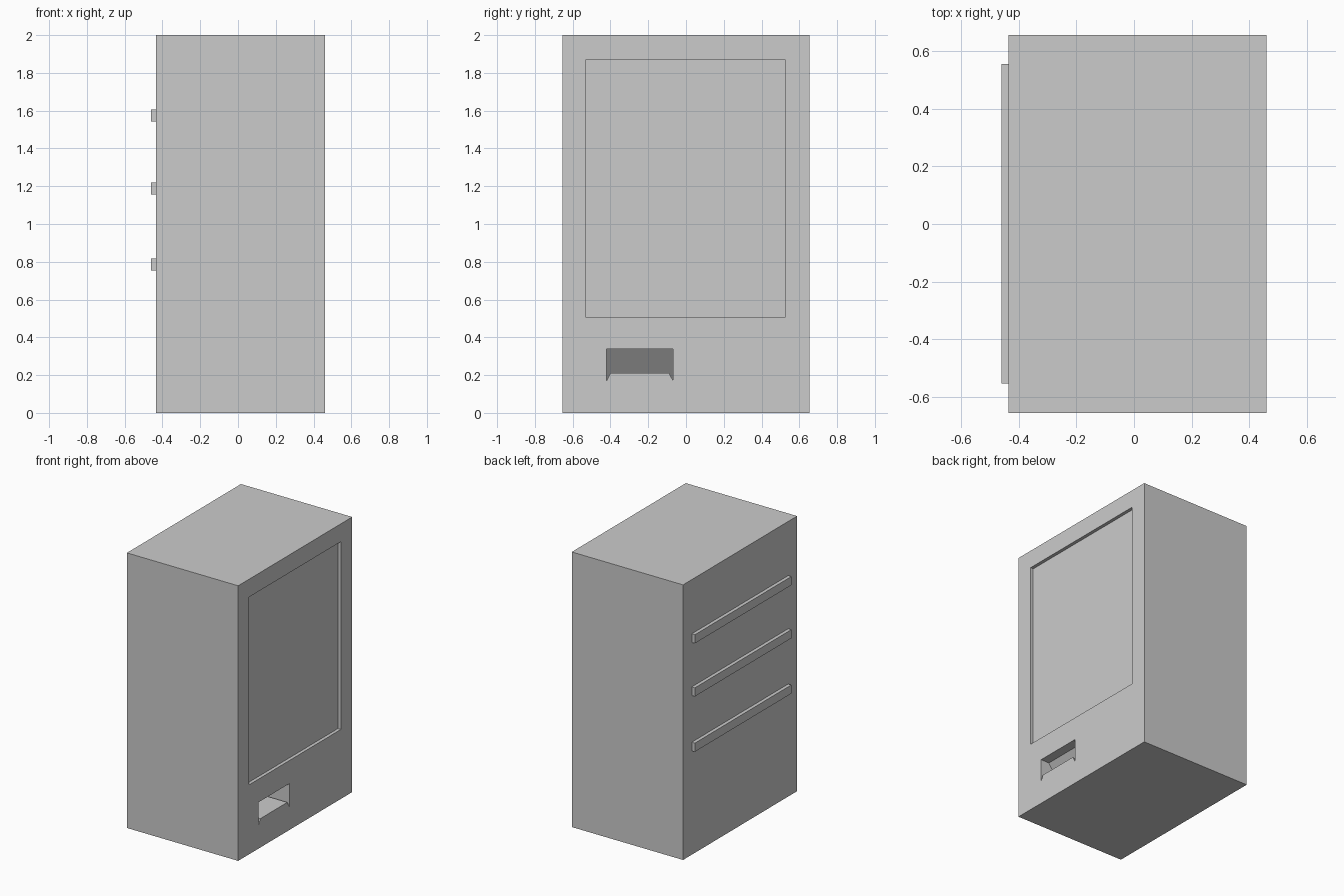
import bpy
import bmesh

if "Cube" in bpy.data.objects:
    bpy.data.objects.remove(bpy.data.objects["Cube"])


def make_object(name, verts, faces, material=None):
    mesh = bpy.data.meshes.new(name)
    mesh.from_pydata(verts, [], faces)
    bm = bmesh.new()
    bm.from_mesh(mesh)
    if len(faces) > 1:
        bmesh.ops.recalc_face_normals(bm, faces=bm.faces)
    bm.to_mesh(mesh)
    bm.free()
    obj = bpy.data.objects.new(name, mesh)
    bpy.context.collection.objects.link(obj)
    if material:
        mesh.materials.append(material)
    return obj


def prism(name, outline, front_x, back_x, material=None):
    """Extrude a (y, z) outline along x; back_x maps z to the rear depth."""
    n = len(outline)
    verts = [(front_x, y, z) for y, z in outline]
    verts += [(back_x(z), y, z) for y, z in outline]
    faces = [list(range(n)), list(range(2 * n - 1, n - 1, -1))]
    faces += [[i, i + n, (i + 1) % n + n, (i + 1) % n] for i in range(n)]
    return make_object(name, verts, faces, material)


def box(name, x, y, z, material=None):
    outline = [(y[0], z[0]), (y[1], z[0]), (y[1], z[1]), (y[0], z[1])]
    return prism(name, outline, x[1], lambda _: x[0], material)


def cut(target, cutter):
    cutter.hide_render = True
    mod = target.modifiers.new("cut", 'BOOLEAN')
    mod.operation = 'DIFFERENCE'
    mod.solver = 'EXACT'
    mod.object = cutter
    bpy.context.view_layer.objects.active = target
    bpy.ops.object.modifier_apply(modifier=mod.name)
    bpy.data.objects.remove(cutter, do_unlink=True)


def flap_x(z):
    # the chute's rear wall leans inward toward the bottom
    return 0.39 - (0.335 - z) * 0.79


light = bpy.data.materials.new("light_panel")
light.diffuse_color = (0.95, 0.95, 0.95, 1)
light.use_nodes = True
light.node_tree.nodes["Principled BSDF"].inputs["Base Color"].default_value = light.diffuse_color

# Cabinet with a window recess and a delivery chute
cabinet = box("cabinet", (-0.435, 0.46), (-0.655, 0.655), (0, 2))
WIN_Y, WIN_Z = (-0.53, 0.525), (0.505, 1.87)
cut(cabinet, box("window_cutter", (0.42, 0.55), WIN_Y, WIN_Z))

opening = [(-0.42, 0.17), (-0.40, 0.21), (-0.09, 0.21),
           (-0.068, 0.17), (-0.068, 0.337), (-0.42, 0.337)]
cut(cabinet, prism("chute_cutter", opening, 0.55, flap_x))

# Window pane filling the back of the recess
box("window_pane", (0.41, 0.436), WIN_Y, WIN_Z, light)

# Slanted flap at the back of the chute
o = 0.003
low, high = flap_x(0.21) + o, flap_x(0.335) + o
make_object("chute_flap",
            [(low, -0.42, 0.21), (low, -0.068, 0.21),
             (high, -0.068, 0.335), (high, -0.42, 0.335)],
            [(0, 1, 2, 3)], light)

# Rear rails
for i, z in enumerate((0.755, 1.157, 1.543)):
    box(f"rear_rail_{i + 1}", (-0.46, -0.43), (-0.553, 0.555), (z, z + 0.063))
